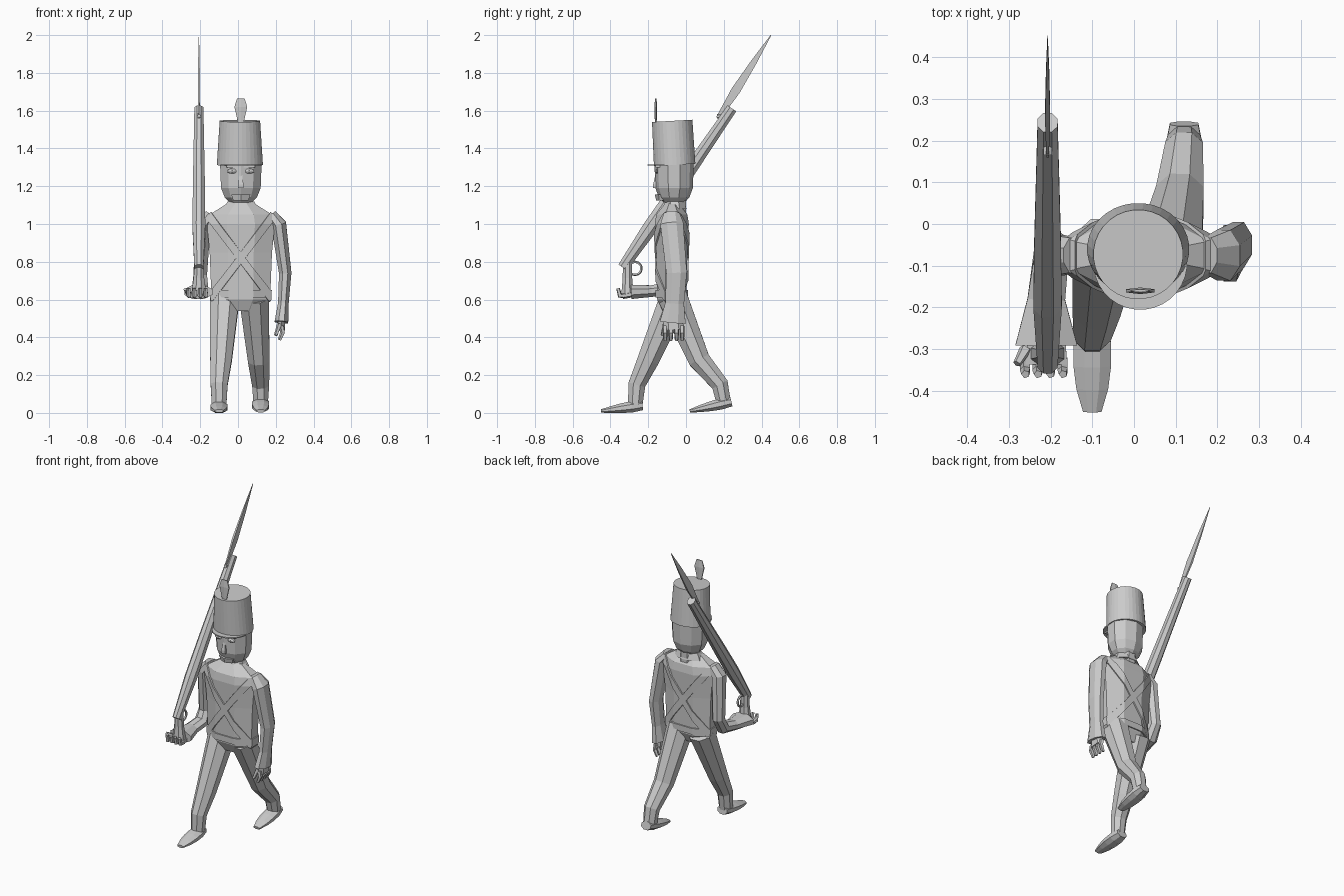
import bpy, bmesh, math
from mathutils import Vector

if "Cube" in bpy.data.objects:
    bpy.data.objects.remove(bpy.data.objects["Cube"])

grey = bpy.data.materials.new("plain grey")
grey.use_nodes = True
tone = (.6, .6, .6, 1)
grey.diffuse_color = tone
grey.node_tree.nodes["Principled BSDF"].inputs["Base Color"].default_value = tone

middle = .015      # centre line of the body
gun_line = -.207   # x of the musket
body_line = -.075  # y of the trunk
face_line = -.15   # y of the face


def finish(name, bm):
    bmesh.ops.recalc_face_normals(bm, faces=bm.faces)
    mesh = bpy.data.meshes.new(name)
    bm.to_mesh(mesh)
    bm.free()
    mesh.materials.append(grey)
    ob = bpy.data.objects.new(name, mesh)
    bpy.context.collection.objects.link(ob)
    return ob


def limb(name, joints, widths, flat=1, flat_end=None, sides=8):
    """Skin rings set square to a path; flat is ring depth over ring width."""
    bm = bmesh.new()
    joints = [Vector(j) for j in joints]
    last = len(joints) - 1
    flat_end = flat if flat_end is None else flat_end
    grow = 1 / math.cos(math.pi / sides)
    rings = []
    for i, (joint, width) in enumerate(zip(joints, widths)):
        along = (joints[min(i + 1, last)] - joints[max(i - 1, 0)]).normalized()
        across = Vector((1, 0, 0))
        across = (across - along * across.dot(along)).normalized()
        deep = along.cross(across) * (flat + (flat_end - flat) * i / last)
        angles = [math.tau * (k + .5) / sides for k in range(sides)]
        rings.append([bm.verts.new(joint + (across * math.cos(a) + deep * math.sin(a)) * width * grow)
                      for a in angles])
    for lower, upper in zip(rings, rings[1:]):
        for k in range(sides):
            bm.faces.new((lower[k - 1], lower[k], upper[k], upper[k - 1]))
    bm.faces.new(rings[0])
    bm.faces.new(rings[-1])
    return finish(name, bm)


def rod(name, start, end, widths, *shape, **options):
    """A straight limb with its widths spaced evenly from start to end."""
    start, end = Vector(start), Vector(end)
    steps = len(widths) - 1
    joints = [start.lerp(end, i / steps) for i in range(len(widths))]
    return limb(name, joints, widths, *shape, **options)


def stack(name, y, levels, *shape, **options):
    """An upright limb on the centre line from (height, width) pairs."""
    return limb(name, [(middle, y, z) for z, width in levels],
                [width for z, width in levels], *shape, **options)


def band(name, source, centre, normal):
    """A strap: the slice of a body between two planes, lifted off it."""
    bm = bmesh.new()
    bm.from_mesh(source.data)
    normal = Vector(normal).normalized()
    for way in (normal, -normal):
        bmesh.ops.bisect_plane(bm, geom=bm.verts[:] + bm.edges[:] + bm.faces[:],
                               plane_co=Vector(centre) + way * .02,
                               plane_no=way, clear_outer=True)
    thick = finish(name, bm).modifiers.new("thickness", "SOLIDIFY")
    thick.thickness = .008
    thick.offset = 1


def fingers(name, root, spread, bend, tip):
    """Four fingers side by side, each with one knuckle."""
    for i in range(4):
        base = Vector(root) + Vector(spread) * i
        knuckle = base + Vector(bend)
        limb(f"{name}_{i + 1}", [base, knuckle, knuckle + Vector(tip)],
             [.011, .011, .008], sides=5)


def sleeve(name, side, joints, widths, cuff_flat):
    """Shoulder shared by both arms, then the given elbow and cuff joints."""
    shoulder = [(middle + side * .16, body_line, 1.05), (middle + side * .2, body_line, 1)]
    limb(name, shoulder + joints, [.03, .04] + widths, 1.4, cuff_flat)


def leg(name, joints, heel, toe):
    limb(name + "_leg", joints, [.078, .057, .045, .038])
    rod(name + "_shoe", heel, toe, [.034, .045, .045, .038, .022], .75, .4)


# Jacket, belt, crossed straps and collar
jacket = stack("jacket", body_line, [(.54, .1), (.6, .155), (.85, .165), (1, .18),
                                     (1.05, .165), (1.11, .07)], .5)
band("waist_belt", jacket, (0, 0, .63), (0, 0, 1))
for name, side in (("left", 1), ("right", -1)):
    band(name + "_strap", jacket, (middle, 0, .82), (side * .8, 0, .6))
stack("neck", -.055, [(1.05, .055), (1.15, .055)])
stack("collar", -.06, [(1.08, .09), (1.12, .07)], .7)

# Head and face
stack("head", -.063, [(1.115, .06), (1.14, .085), (1.19, .105), (1.32, .11)], .9, sides=10)
stack("nose", face_line, [(1.19, .014), (1.21, .014), (1.27, .006)], 1.7, sides=4)
stack("chin", -.125, [(1.125, .04), (1.155, .05)], .7, sides=6)
for name, side in (("left", 1), ("right", -1)):
    x = middle + side * .045
    rod(name + "_eye", (x, face_line, 1.28), (x, -.164, 1.28), [.026, .024, .008], .5)
    rod(name + "_brow", (x, face_line, 1.3), (x, face_line, 1.31), [.03, .03], .4, sides=4)

# Tall hat with peak and plume
rod("hat", (.01, -.06, 1.313), (.01, -.073, 1.546), [.122, .107], .9, 1, sides=32)
stack("hat_peak", -.093, [(1.309, .112), (1.316, .112)], sides=32)
stack("plume", -.16, [(1.5, .01), (1.55, .018), (1.62, .034), (1.665, .02)], .3, .15, sides=6)

# Legs and shoes in mid stride
leg("right", [(-.07, -.06, .61), (-.09, -.2, .28), (-.1, -.26, .15), (-.1, -.27, .03)],
    (-.1, -.23, .04), (-.1, -.45, .01))
leg("left", [(.085, -.07, .61), (.11, .07, .28), (.12, .18, .15), (.12, .2, .05)],
    (.12, .24, .06), (.12, .02, .01))

# Left arm hanging, with hand
sleeve("left_sleeve", 1, [(.25, -.05, .74), (.24, -.06, .58), (.23, -.07, .48)],
       [.033, .028, .036], 1.9)
rod("left_palm", (.23, -.07, .5), (.23, -.065, .44), [.018, .02], 2.4, sides=6)
fingers("left_finger", (.23, -.11, .46), (0, .03, 0), (.007, 0, -.035), (-.017, 0, -.04))
rod("left_thumb", (.22, -.11, .47), (.2, -.125, .41), [.011, .008], sides=5)

# Right arm bent forward, with hand cupping the gun butt
sleeve("right_sleeve", -1, [(-.2, -.05, .73), (-.2, -.09, .66), (-.21, -.18, .645),
                            (-.21, -.29, .64)], [.036, .042, .045, .074], .5)
rod("right_palm", (-.21, -.27, .63), (-.21, -.335, .62), [.045, .05], .3, sides=6)
fingers("right_finger", (-.26, -.32, .62), (.03, 0, 0), (0, -.03, 0), (0, -.01, .04))
rod("right_thumb", (-.26, -.3, .63), (-.28, -.335, .655), [.012, .008], sides=5)

# Musket sloped over the shoulder, with trigger guard and bayonet
rod("musket_stock", (gun_line, -.335, .77), (gun_line, .243, 1.612),
    [.024, .034, .032, .028, .024], 1.15)
rod("musket_butt", (gun_line, -.31, .8), (gun_line, -.31, .63), [.024, .028, .04], 1, .8)
bpy.ops.mesh.primitive_torus_add(location=(gun_line, -.27, .765), rotation=(0, math.pi / 2, 0),
                                 major_radius=.034, minor_radius=.007,
                                 major_segments=14, minor_segments=5)
guard = bpy.context.object
guard.name = "trigger_guard"
guard.data.materials.append(grey)
rod("bayonet", (gun_line, .17, 1.56), (gun_line, .45, 2), [.003, .006, .004, .0005], 4, sides=4)
rod("bayonet_socket", (gun_line, .165, 1.57), (gun_line, .225, 1.57), [.01, .01], sides=6)
